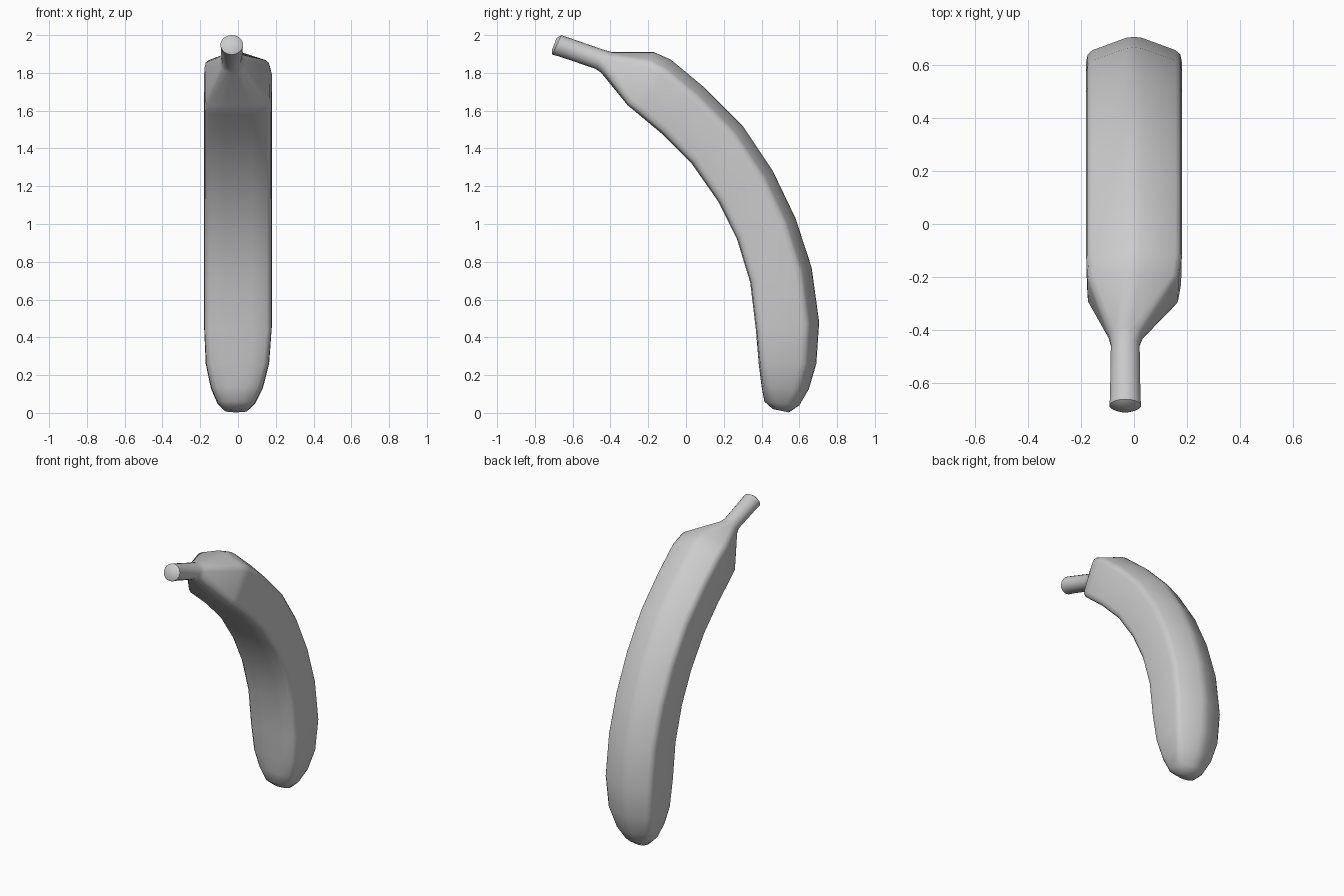
import bpy, bmesh, math
from mathutils import Vector

if "Cube" in bpy.data.objects:
    bpy.data.objects.remove(bpy.data.objects["Cube"])

# Half cross-section: u = sideways, t = 0 inner edge .. 1 outer ridge
half = [(0.16, 0.99), (0.87, 0.85), (0.97, 0.80), (1.0, 0.72),
        (0.985, 0.13), (0.95, 0.06), (0.85, 0.015), (0.4, 0.0)]
section = [(0, 1)] + half + [(0, 0)] + [(-u, t) for u, t in reversed(half)]

# Stations, stem to tip: outer y, z, inner y, z, half width, centre x, roundness
stations = [
    (-.685, 1.985, -.71, 1.92, .036, -.033, 1),
    (-.66, 2.0, -.708, 1.897, .060, -.033, 1),
    (-.62, 1.986, -.665, 1.885, .058, -.033, 1),
    (-.43, 1.92, -.48, 1.822, .055, -.033, 1),
    (-.39, 1.91, -.45, 1.802, .066, -.031, .8),
    (-.17, 1.91, -.31, 1.63, .172, -.004, 0),
    (-.08, 1.87, -.25, 1.58, .18, 0, 0),
    (.10, 1.72, -.13, 1.48, .18, 0, 0),
    (.30, 1.52, .03, 1.32, .18, 0, 0),
    (.46, 1.28, .17, 1.12, .18, 0, 0),
    (.58, 1.03, .27, .92, .18, 0, 0),
    (.665, .77, .34, .69, .18, 0, 0),
    (.705, .48, .37, .44, .18, 0, 0),
    (.69, .26, .385, .26, .168, -.003, .1),
    (.65, .125, .40, .14, .138, -.006, .3),
    (.60, .04, .415, .06, .10, -.009, .6),
    (.545, .003, .46, .02, .06, -.01, .9),
]

# Loft the peel through all stations
bm = bmesh.new()
rings = []
for oy, oz, iy, iz, w, cx, rnd in stations:
    outer, inner = Vector((0, oy, oz)), Vector((0, iy, iz))
    ring = []
    for i, (u, t) in enumerate(section):
        a = 2 * math.pi * i / len(section)
        uu = u + (math.sin(a) - u) * rnd
        tt = t + ((math.cos(a) + 1) / 2 - t) * rnd
        p = inner.lerp(outer, tt)
        p.x = cx + uu * w
        ring.append(bm.verts.new(p))
    rings.append(ring)
n = len(section)
for a, b in zip(rings, rings[1:]):
    for i in range(n):
        j = (i + 1) % n
        bm.faces.new((a[i], a[j], b[j], b[i]))
# Stem end and blossom tip caps
bm.faces.new(rings[0])
bm.faces.new(rings[-1])
bmesh.ops.recalc_face_normals(bm, faces=bm.faces)

mesh = bpy.data.meshes.new("banana")
bm.to_mesh(mesh)
bm.free()
banana = bpy.data.objects.new("banana", mesh)
bpy.context.collection.objects.link(banana)
bpy.context.view_layer.objects.active = banana
banana.select_set(True)
bpy.ops.object.shade_smooth_by_angle(angle=math.radians(50))
